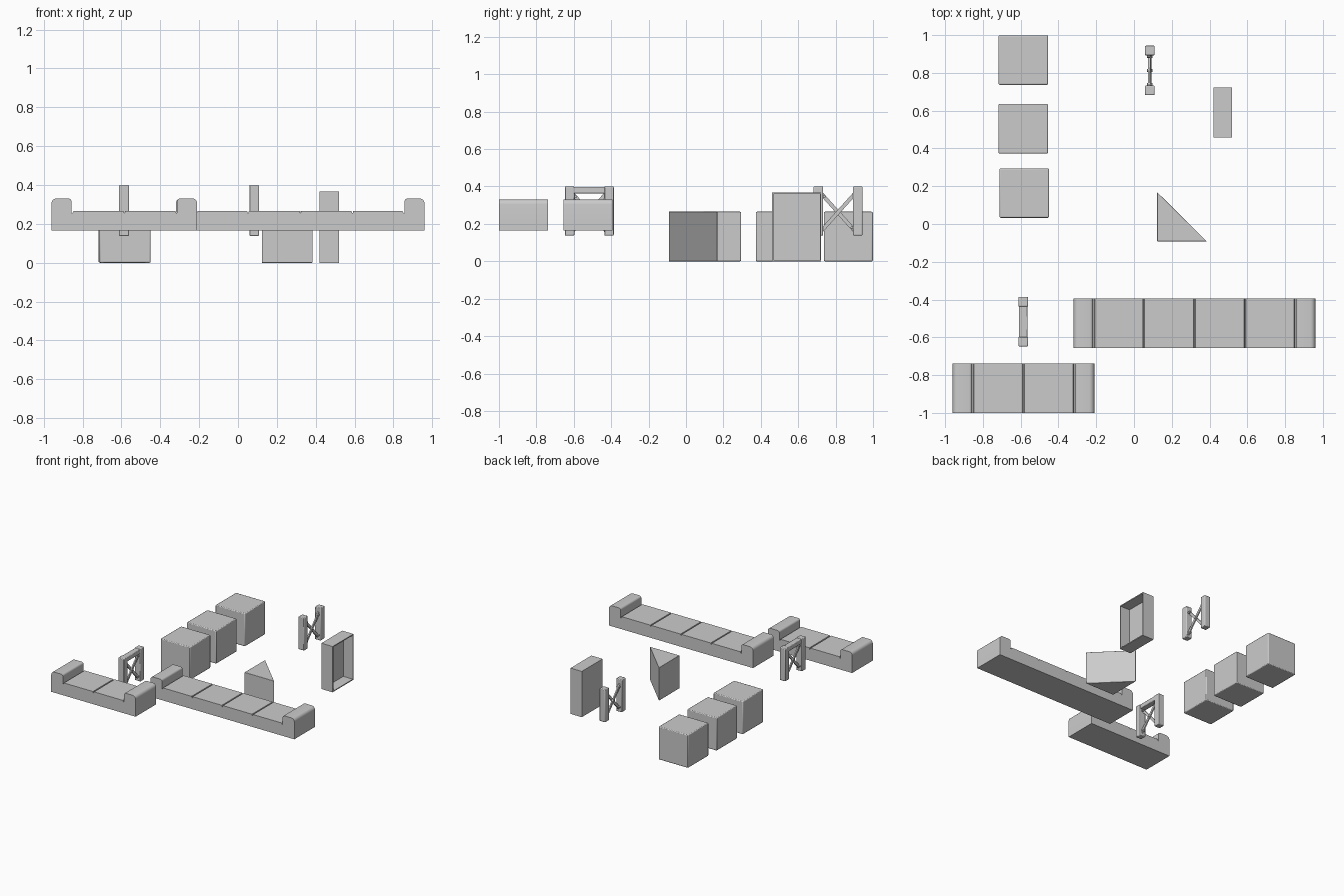
import bpy, bmesh, math
from mathutils import Vector, Matrix

if "Cube" in bpy.data.objects:
    bpy.data.objects.remove(bpy.data.objects["Cube"])


def finish(name, bm, bevel=0.0, segs=2):
    bmesh.ops.recalc_face_normals(bm, faces=bm.faces)
    me = bpy.data.meshes.new(name)
    bm.to_mesh(me)
    bm.free()
    ob = bpy.data.objects.new(name, me)
    bpy.context.collection.objects.link(ob)
    if bevel:
        m = ob.modifiers.new("Bevel", 'BEVEL')
        m.width, m.segments = bevel, segs
        m.limit_method, m.angle_limit = 'ANGLE', math.radians(40)
    bpy.ops.object.select_all(action='DESELECT')
    bpy.context.view_layer.objects.active = ob
    ob.select_set(True)
    bpy.ops.object.shade_smooth_by_angle(angle=math.radians(35))
    return ob


def add_box(bm, lo, hi):
    lo, hi = Vector(lo), Vector(hi)
    mat = Matrix.Translation((lo + hi) / 2) @ Matrix.Diagonal((*(hi - lo), 1))
    bmesh.ops.create_cube(bm, size=1, matrix=mat)


def box(name, lo, hi, bevel=0.0):
    bm = bmesh.new()
    add_box(bm, lo, hi)
    return finish(name, bm, bevel)


def prism(name, pts, vec, bevel=0.0):
    bm = bmesh.new()
    f = bm.faces.new([bm.verts.new(p) for p in pts])
    ext = bmesh.ops.extrude_face_region(bm, geom=[f], use_keep_orig=True)
    bmesh.ops.translate(bm, vec=vec,
                        verts=[v for v in ext["geom"] if isinstance(v, bmesh.types.BMVert)])
    return finish(name, bm, bevel)


def arc(cx, cz, r, a0, a1, n=5):
    return [(cx + r * math.cos(math.radians(a0 + (a1 - a0) * i / n)),
             cz + r * math.sin(math.radians(a0 + (a1 - a0) * i / n))) for i in range(n + 1)]


# Sofas: profile with rounded arms and seat seams, extruded in depth
def sofa(name, x0, x1, y0, y1, seats):
    bottom, seat, top, arm, r = 0.166, 0.267, 0.331, 0.103, 0.026
    g, d = 0.005, 0.012
    p = [(x0, bottom)]
    p += arc(x0 + r, top - r, r, 180, 90) + arc(x0 + arm - r * 0.6, top - r * 0.6, r * 0.6, 90, 0)
    a, b = x0 + arm, x1 - arm
    p += [(a, seat - d), (a + g, seat - d), (a + 2 * g, seat)]
    for i in range(1, seats):
        s = a + (b - a) * i / seats
        p += [(s - g, seat), (s - g * 0.3, seat - d), (s + g * 0.3, seat - d), (s + g, seat)]
    p += [(b - 2 * g, seat), (b - g, seat - d), (b, seat - d)]
    p += arc(b + r * 0.6, top - r * 0.6, r * 0.6, 180, 90) + arc(x1 - r, top - r, r, 90, 0)
    p += [(x1, bottom)]
    prism(name, [(x, y0, z) for x, z in p], (0, y1 - y0, 0))


sofa("short_sofa", -0.96, -0.21, -1.0, -0.738, 2)
sofa("long_sofa", -0.32, 0.96, -0.656, -0.394, 4)

# Cube stools
for i, (x, y) in enumerate([(-0.717, 0.737), (-0.717, 0.373), (-0.712, 0.033)]):
    box(f"cube_stool_{i + 1}", (x, y, 0), (x + 0.262, y + 0.262, 0.265), 0.006)

# Triangular corner block
prism("corner_block", [(0.123, -0.092, 0), (0.385, -0.092, 0), (0.123, 0.168, 0)],
      (0, 0, 0.265), 0.002)

# Open tray cabinet facing +x
bm = bmesh.new()
add_box(bm, (0.42, 0.459, 0), (0.52, 0.723, 0.368))
front = max(bm.faces, key=lambda f: f.calc_center_median().x)
bmesh.ops.inset_region(bm, faces=[front], thickness=0.011)
ext = bmesh.ops.extrude_discrete_faces(bm, faces=[front])
bmesh.ops.translate(bm, vec=(-0.085, 0, 0), verts=ext["faces"][0].verts)
finish("open_cabinet", bm)


# Leg frames: two posts, crossed braces with bolts, optional top rail
def leg_frame(name, x, y, rail):
    w, h, z0, z1 = 0.051, 0.262, 0.138, 0.4
    for tag, a in (("front", y), ("back", y + h - w)):
        box(f"{name}_{tag}_post", (x, a, z0), (x + w, a + w, z1), 0.005)
    if rail:
        box(f"{name}_top_rail", (x + 0.002, y + w - 0.005, 0.362),
            (x + w - 0.002, y + h - w + 0.005, z1 - 0.003), 0.004)
    cx, cy = x + w / 2, y + h / 2
    cz, half_y, half_z = 0.262, h / 2 - w + 0.008, 0.098
    length = 2 * math.hypot(half_y, half_z)
    bolts = bmesh.new()
    turn = Matrix.Rotation(math.pi / 2, 4, 'Y')
    spots = [(0, 0)]
    for s in (-1, 1):
        bm = bmesh.new()
        mat = (Matrix.Translation((cx + s * 0.005, cy, cz))
               @ Matrix.Rotation(s * math.atan2(half_z, half_y), 4, 'X')
               @ Matrix.Diagonal((0.01, length, 0.02, 1)))
        bmesh.ops.create_cube(bm, size=1, matrix=mat)
        finish(f"{name}_brace_{'a' if s < 0 else 'b'}", bm)
        spots += [(s * half_y * 0.84, half_z * 0.84), (s * half_y * 0.84, -half_z * 0.84)]
    for dy, dz in spots:
        bmesh.ops.create_cone(bolts, cap_ends=True, segments=10, radius1=0.007, radius2=0.007,
                              depth=0.029, matrix=Matrix.Translation((cx, cy + dy, cz + dz)) @ turn)
    finish(f"{name}_bolts", bolts)


leg_frame("railed_leg_frame", -0.612, -0.648, True)
leg_frame("open_leg_frame", 0.058, 0.682, False)
